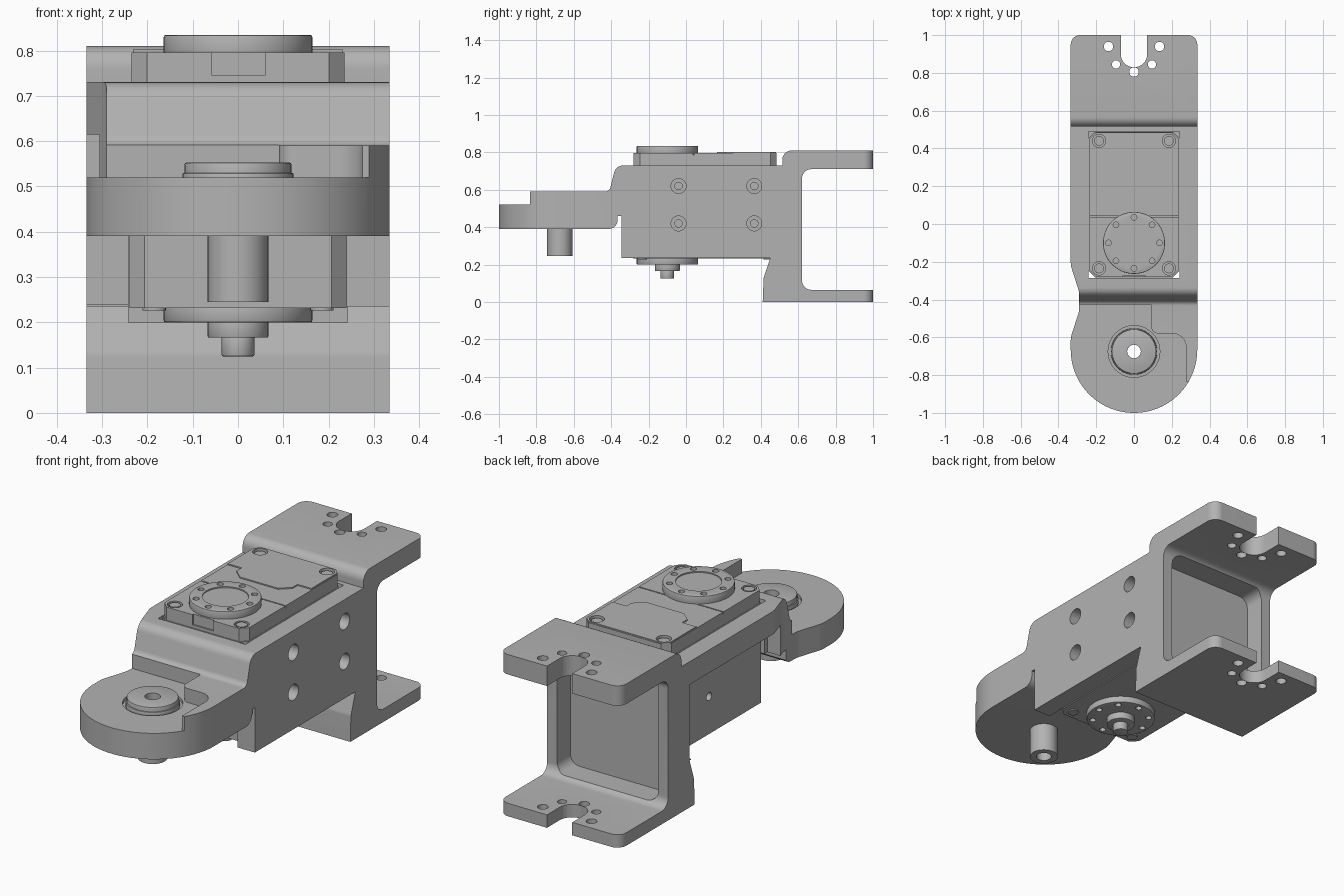
import bpy, bmesh
from math import sin, cos, pi
from mathutils import Vector

if "Cube" in bpy.data.objects:
    bpy.data.objects.remove(bpy.data.objects["Cube"], do_unlink=True)

grey = bpy.data.materials.new("plain grey")
grey.use_nodes = True
COLOUR = (0.45, 0.45, 0.45, 1)
grey.diffuse_color = COLOUR
grey.node_tree.nodes["Principled BSDF"].inputs["Base Color"].default_value = COLOUR
parts = []


def rounded(points, steps=8):
    """Replace each (u, v, radius) corner by a circular arc."""
    out = []
    pts = [(Vector(p[:2]), p[2] if len(p) > 2 else 0) for p in points]
    for i, (p, r) in enumerate(pts):
        if not r:
            out.append(p)
            continue
        a = (pts[i - 1][0] - p).normalized()
        b = (pts[(i + 1) % len(pts)][0] - p).normalized()
        half = a.angle(b) / 2
        t, w = r * cos(half) / sin(half), sin(half)
        for k in range(steps + 1):
            s = k / steps
            f = ((1 - s) ** 2, 2 * s * (1 - s) * w, s * s)
            out.append((f[0] * (p + a * t) + f[1] * p + f[2] * (p + b * t)) / sum(f))
    return out


def rect(u0, u1, v0, v1, r=0):
    return rounded([(u0, v0, r), (u1, v0, r), (u1, v1, r), (u0, v1, r)])


def circle(u, v, r, n=40):
    return [Vector((u + r * cos(2 * pi * k / n), v + r * sin(2 * pi * k / n))) for k in range(n)]


def prism(name, outlines, axis, lo, hi, bevel=0):
    """Extrude one or more flat outlines along an axis."""
    place = {"x": lambda u, v, w: (w, u, v),
             "y": lambda u, v, w: (u, w, v),
             "z": lambda u, v, w: (u, v, w)}[axis]
    bm = bmesh.new()
    for outline in outlines:
        rings = [[bm.verts.new(place(p[0], p[1], w)) for p in outline] for w in (lo, hi)]
        n = len(outline)
        bm.faces.new(rings[0][::-1])
        bm.faces.new(rings[1])
        for i in range(n):
            j = (i + 1) % n
            bm.faces.new((rings[0][i], rings[0][j], rings[1][j], rings[1][i]))
    bmesh.ops.recalc_face_normals(bm, faces=bm.faces)
    mesh = bpy.data.meshes.new(name)
    bm.to_mesh(mesh)
    bm.free()
    mesh.materials.append(grey)
    ob = bpy.data.objects.new(name, mesh)
    bpy.context.collection.objects.link(ob)
    if bevel:
        apply(ob, "BEVEL", width=bevel, segments=2, limit_method="ANGLE", angle_limit=1)
    parts.append(ob)
    return ob


def apply(ob, kind, **settings):
    mod = ob.modifiers.new(kind.title(), kind)
    for key, value in settings.items():
        setattr(mod, key, value)
    bpy.context.view_layer.objects.active = ob
    bpy.ops.object.modifier_apply(modifier=mod.name)


def combine(ob, operation, *shape):
    cutter = prism("cutter", *shape)
    cutter.hide_render = True
    apply(ob, "BOOLEAN", operation=operation, object=cutter, solver="EXACT")
    parts.remove(cutter)
    bpy.data.objects.remove(cutter, do_unlink=True)


def cut(ob, *shape):
    combine(ob, "DIFFERENCE", *shape)


# Bracket: side profile trimmed to the plan outline
profile = rounded([
    (-1.1, .39), (-.365, .39, .05), (-.365, .46), (-.345, .46), (-.345, .235),
    (.45, .235), (.415, .13, .05), (.41, 0), (1.1, 0), (1.1, .065),
    (.62, .065, .05), (.62, .71, .05), (1.1, .71), (1.1, .81), (.515, .81, .05),
    (.515, .73), (-.375, .73, .05), (-.41, .59, .03), (-.84, .59), (-.84, .52), (-1.1, .52)])
plan = rounded([
    (-.335, 1, .05), (.335, 1, .05), (.335, -1, .334), (-.335, -1, .334),
    (-.335, -.60, .12), (-.29, -.46, .12), (-.29, -.36, .12), (-.335, -.22, .12)], 20)
bracket = prism("bracket", [profile], "x", -.4, .4)
combine(bracket, "INTERSECT", [plan], "z", -.1, 1)

# Open underside, open left flank and the pocket for the actuator
cut(bracket, [rect(-.5, .24, -.375, .44)], "z", .22, .461)
cut(bracket, [rect(-.5, -.235, -.31, .45)], "z", .24, .615)
cut(bracket, [rect(-.242, .242, -.287, .49)], "z", .2, .9)

# Lower pivot deck, leaving the raised stop rib
deck = rounded([(-.5, -1.2), (.5, -1.2), (.5, -.835), (.275, -.835), (.275, -.58, .07),
                (.09, -.58, .04), (.09, -.425), (-.5, -.425)])
cut(bracket, [deck], "z", .52, .7)
cut(bracket, [circle(0, -.675, .137)], "z", .505, .6)

# Recess in the rear wall, fork notches and mounting holes
cut(bracket, [rect(-.28, .28, .08, .695, .05)], "y", .515, .7)
notch = rounded([(-.07, 1.1), (.07, 1.1), (.07, .83, .068), (-.07, .83, .068)])
cut(bracket, [notch], "z", -.1, 1)
fork_holes = [circle(0, .805, .025, 20)]
for s in (-1, 1):
    fork_holes += [circle(s * .135, .94, .025, 20), circle(s * .095, .845, .022, 20)]
cut(bracket, fork_holes, "z", -.1, 1)
side_spots = [(y, z) for y in (-.04, .365) for z in (.42, .62)]
cut(bracket, [circle(y, z, .04, 24) for y, z in side_spots], "x", .2, .5)

# Pivot boss and the hollow pin below it
boss = prism("pivot_boss", [circle(0, -.675, .118)], "z", .49, .553, .005)
groove = prism("boss_groove_collar", [circle(0, -.675, .123)], "z", .5, .53, .004)
pin = prism("pivot_pin", [circle(0, -.675, .067)], "z", .245, .40)
for ob in (boss, groove, pin, bracket):
    cut(ob, [circle(0, -.675, .036, 24)], "z", .2, .7)


# Actuator body with chamfered corners
def chamfered(x, y0, y1, c):
    return [Vector(p) for p in ((-x + c, y0), (x - c, y0), (x, y0 + c), (x, y1 - c),
                                (x - c, y1), (-x + c, y1), (-x, y1 - c), (-x, y0 + c))]


body = prism("actuator_body", [chamfered(.24, -.283, .488, .034)], "z", .232, .73)
cut(body, [circle(y, z, .02, 20) for y, z in side_spots], "x", .18, .3)
cut(body, [circle(.16, .42, .02, 20)], "x", -.3, -.18)

# Top cover in two sections with an inset tongue panel
corners = [(x, y) for x in (-.185, .185) for y in (-.235, .44)]
cover = prism("actuator_cover", [chamfered(.235, -.28, .485, .034)], "z", .72, .796)
panel = [Vector(p) for p in ((-.232, .25), (-.155, .25), (-.155, .21), (-.105, .165), (.105, .165),
                             (.155, .21), (.155, .25), (.232, .25), (.232, .455), (.205, .482),
                             (-.205, .482), (-.232, .455))]
lid = prism("cover_panel", [panel], "z", .79, .802)
cut(cover, [rect(-.3, .3, .037, .043)], "z", .785, .9)
cut(cover, [rect(-.057, .06, -.4, -.272)], "z", .745, .9)
for ob in (cover, lid):
    cut(ob, [circle(x, y, .035, 24) for x, y in corners], "z", .775, .9)
prism("cover_screws", [circle(x, y, .026, 20) for x, y in corners], "z", .77, .794)
prism("underside_screws", [circle(x, y, .026, 20) for x, y in corners], "z", .226, .24)

# Output horns above and below
bolts = [circle(.135 * cos(k * pi / 4), -.1 + .135 * sin(k * pi / 4), .015, 16) for k in range(8)]
top_horn = prism("top_horn", [circle(0, -.1, .164, 64)], "z", .78, .834, .004)
cut(top_horn, bolts, "z", .815, .9)
cut(top_horn, [circle(0, -.1, .105, 48)], "z", .828, .9)
low_horn = prism("lower_horn", [circle(0, -.1, .164, 64)], "z", .2, .24, .004)
cut(low_horn, bolts, "z", .15, .22)
prism("lower_hub", [circle(0, -.1, .067)], "z", .166, .21, .003)
prism("lower_hub_tip", [circle(0, -.1, .036)], "z", .125, .17, .003)

# Smooth curved faces, keep edges crisp
bpy.ops.object.select_all(action="DESELECT")
for ob in parts:
    ob.select_set(True)
bpy.context.view_layer.objects.active = bracket
bpy.ops.object.shade_smooth_by_angle(angle=pi / 6)
